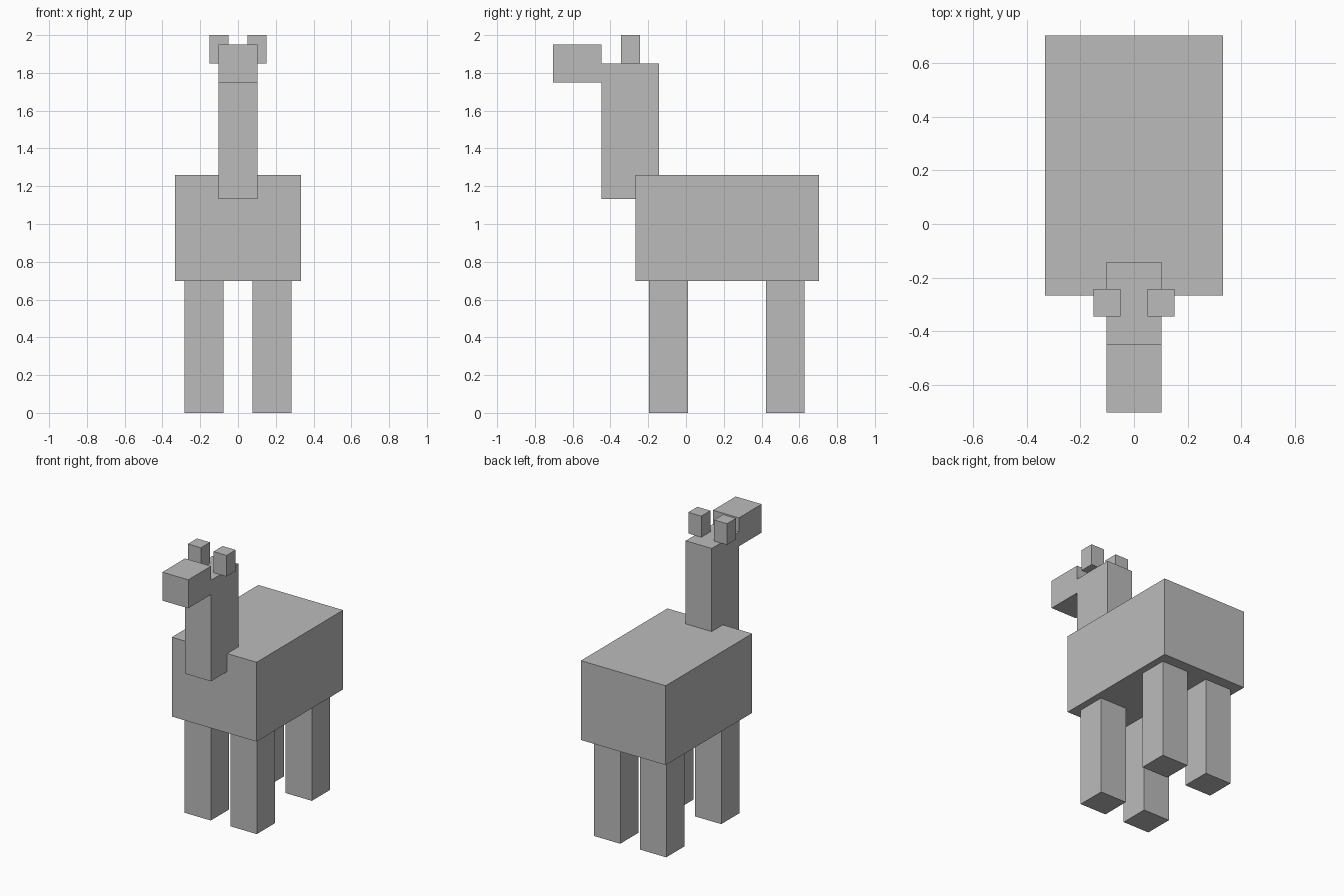
import bpy
import bmesh
from mathutils import Vector

old = bpy.data.objects.get("Cube")
if old:
    bpy.data.objects.remove(old, do_unlink=True)

# Single plain grey for the whole animal
grey = bpy.data.materials.new("plain_grey")
grey.use_nodes = True
COLOUR = (0.5, 0.5, 0.5, 1)
grey.diffuse_color = COLOUR
grey.node_tree.nodes["Principled BSDF"].inputs["Base Color"].default_value = COLOUR


def block(name, x, y, z):
    """Flat-shaded box spanning the given (low, high) ranges."""
    bm = bmesh.new()
    bmesh.ops.create_cube(bm, size=1)
    spans = (x, y, z)
    bmesh.ops.scale(bm, vec=Vector([hi - lo for lo, hi in spans]), verts=bm.verts)
    mesh = bpy.data.meshes.new(name)
    bm.to_mesh(mesh)
    bm.free()
    mesh.materials.append(grey)
    obj = bpy.data.objects.new(name, mesh)
    obj.location = [(lo + hi) / 2 for lo, hi in spans]
    bpy.context.collection.objects.link(obj)


def pair(name, x, y, z):
    """A block on the left and its mirror on the right."""
    block("left_" + name, x, y, z)
    block("right_" + name, (-x[1], -x[0]), y, z)


# Trunk, neck and head
block("body", (-0.333, 0.333), (-0.267, 0.703), (0.697, 1.26))
block("neck", (-0.102, 0.102), (-0.448, -0.142), (1.132, 1.85))
block("head", (-0.102, 0.102), (-0.703, -0.448), (1.748, 1.95))

# Ears and legs
pair("ear", (0.05, 0.152), (-0.345, -0.243), (1.85, 2.0))
pair("front_leg", (0.077, 0.284), (-0.195, 0.01), (0.0, 0.697))
pair("back_leg", (0.077, 0.284), (0.423, 0.627), (0.0, 0.697))
